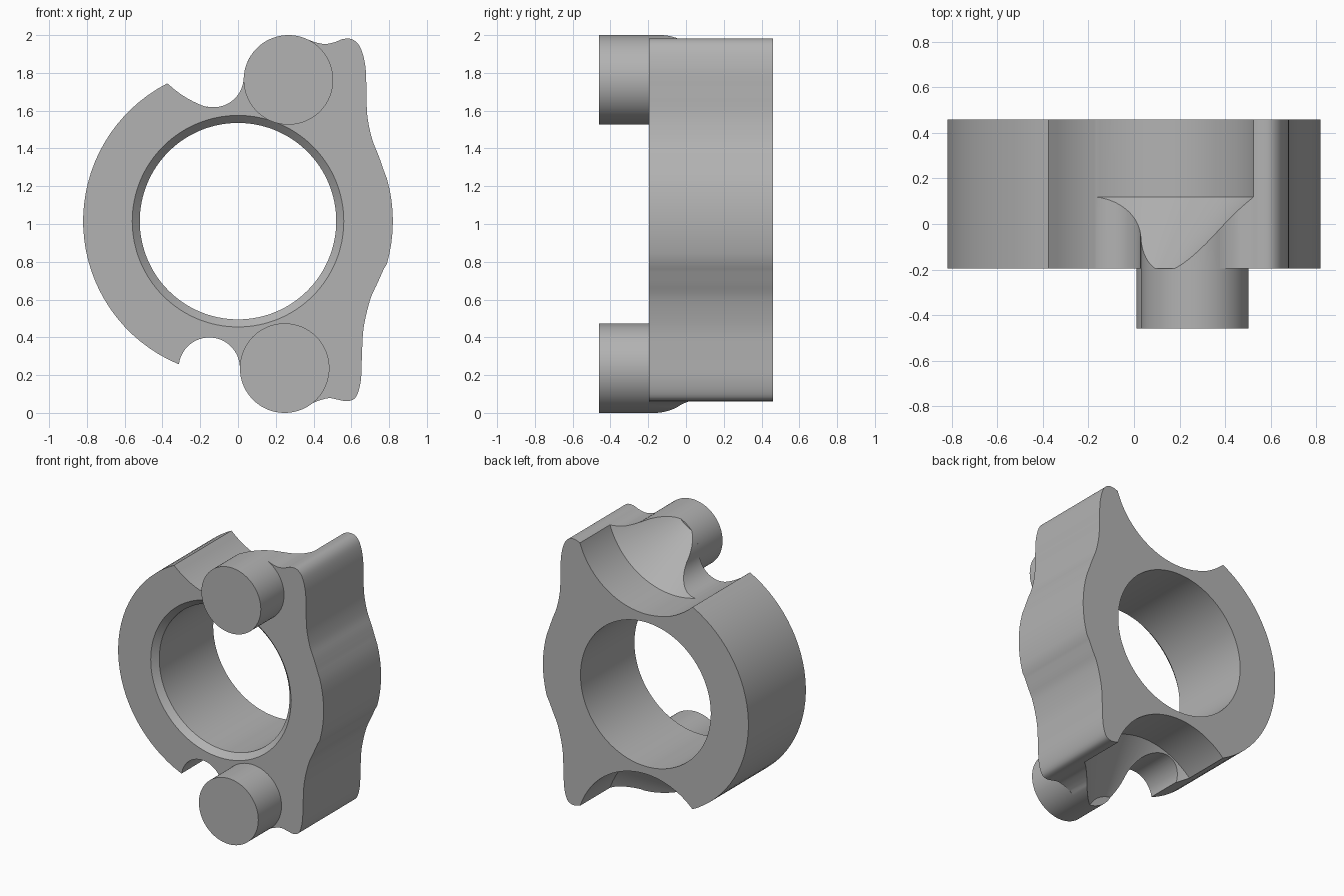
import bpy, bmesh
from math import sin, cos, radians, pi
from mathutils import Vector

if "Cube" in bpy.data.objects:
    bpy.data.objects.remove(bpy.data.objects["Cube"])

FRONT, BACK, PIN_FRONT = -0.195, 0.46, -0.46
MID_Z, OUTER_R, BORE_R = 1.015, 0.82, 0.52

metal = bpy.data.materials.new("plain grey metal")
metal.use_nodes = True
grey = (0.45, 0.45, 0.45, 1)
metal.diffuse_color = grey
metal.node_tree.nodes["Principled BSDF"].inputs["Base Color"].default_value = grey


def finish(name, bm):
    bmesh.ops.recalc_face_normals(bm, faces=bm.faces)
    mesh = bpy.data.meshes.new(name)
    bm.to_mesh(mesh)
    bm.free()
    mesh.materials.append(metal)
    obj = bpy.data.objects.new(name, mesh)
    bpy.context.collection.objects.link(obj)
    return obj


def lathe(name, cx, cz, profile, steps=96):
    """Solid of revolution about y; profile is (radius, y) pairs, capped at both ends."""
    bm = bmesh.new()
    rings = [[bm.verts.new((cx + r * cos(2 * pi * i / steps), y, cz + r * sin(2 * pi * i / steps)))
              for i in range(steps)] for r, y in profile]
    for a, b in zip(rings, rings[1:]):
        for i in range(steps):
            j = (i + 1) % steps
            bm.faces.new((a[i], a[j], b[j], b[i]))
    bm.faces.new(rings[0])
    bm.faces.new(rings[-1])
    return finish(name, bm)


def arc(cx, cz, r, start, end):
    n = max(4, int(abs(end - start) / 4))
    angles = [radians(start + (end - start) * i / n) for i in range(n + 1)]
    return [Vector((cx + r * cos(a), cz + r * sin(a))) for a in angles]


def smooth_path(points, n=5):
    """Catmull-Rom curve through the points, without its two end points."""
    p = [Vector(q) for q in points]
    p = [2 * p[0] - p[1]] + p + [2 * p[-1] - p[-2]]
    out = []
    for a, b, c, d in zip(p, p[1:], p[2:], p[3:]):
        for i in range(n):
            t = i / n
            out.append(0.5 * (2 * b + (c - a) * t + (2 * a - 5 * b + 4 * c - d) * t * t
                              + (3 * b - a - 3 * c + d) * t ** 3))
    return out[1:]


def shade(obj):
    bpy.ops.object.select_all(action='DESELECT')
    obj.select_set(True)
    bpy.context.view_layer.objects.active = obj
    bpy.ops.object.shade_smooth_by_angle(angle=radians(28))


# Pin and scoop centres
PIN_R = 0.237
upper_pin, lower_pin = (0.267, 1.763), (0.247, 0.237)
SCOOP_R, SCOOP_Y = 0.545, 0.118
upper_scoop, lower_scoop = (0.007, 2.139), (0.007, -0.105)

# Body outline, counter-clockwise from the upper left corner
lower_lug = [(0.37, 0.04), (0.42, 0.062), (0.48, 0.078), (0.53, 0.07), (0.58, 0.062), (0.625, 0.085),
             (0.65, 0.17), (0.656, 0.3), (0.665, 0.45), (0.7, 0.6), (0.74, 0.69), (0.78, 0.78)]
upper_lug = [(0.78, 1.26), (0.745, 1.36), (0.71, 1.45), (0.685, 1.57), (0.68, 1.7), (0.675, 1.83),
             (0.65, 1.93), (0.61, 1.975), (0.56, 1.98), (0.51, 1.962), (0.46, 1.953), (0.41, 1.962),
             (0.37, 1.977)]
outline = arc(0, MID_Z, OUTER_R, 117.2, 247.2)
outline += arc(-0.152, 0.237, 0.162, 172, 4)
outline += arc(*lower_pin, PIN_R, 180, 300)
outline += smooth_path(lower_lug)
outline += arc(0, MID_Z, OUTER_R, -16, 16)
outline += smooth_path(upper_lug)
outline += arc(*upper_pin, PIN_R, 62, 180)
outline += arc(-0.13, 1.778, 0.16, -4, -104)
outline += arc(*upper_scoop, SCOOP_R + 0.003, 252, 227)

bm = bmesh.new()
face = bm.faces.new([bm.verts.new((p.x, FRONT, p.y)) for p in outline])
ext = bmesh.ops.extrude_face_region(bm, geom=[face])
bmesh.ops.translate(bm, vec=(0, BACK - FRONT, 0),
                    verts=[v for v in ext["geom"] if isinstance(v, bmesh.types.BMVert)])
body = finish("ring_body", bm)

# Cutters: chamfered bore and two round scoops with conical ends
scoop = [(0.02, SCOOP_Y - SCOOP_R + 0.02), (SCOOP_R, SCOOP_Y), (SCOOP_R, BACK + 0.2)]
bore = [(BORE_R + 0.14, FRONT - 0.1), (BORE_R + 0.04, FRONT), (BORE_R, FRONT + 0.04), (BORE_R, BACK + 0.1)]
cutters = [lathe("bore_cutter", 0, MID_Z, bore, 128),
           lathe("upper_scoop_cutter", *upper_scoop, scoop, 128),
           lathe("lower_scoop_cutter", *lower_scoop, scoop, 128)]
bpy.context.view_layer.objects.active = body
for cutter in cutters:
    cutter.hide_render = True
    cut = body.modifiers.new(cutter.name, 'BOOLEAN')
    cut.operation = 'DIFFERENCE'
    cut.solver = 'EXACT'
    cut.object = cutter
    bpy.ops.object.modifier_apply(modifier=cut.name)
    bpy.data.objects.remove(cutter)
shade(body)

# Front pins
for name, centre in (("upper_pin", upper_pin), ("lower_pin", lower_pin)):
    shade(lathe(name, *centre, [(PIN_R, PIN_FRONT), (PIN_R, FRONT)]))
